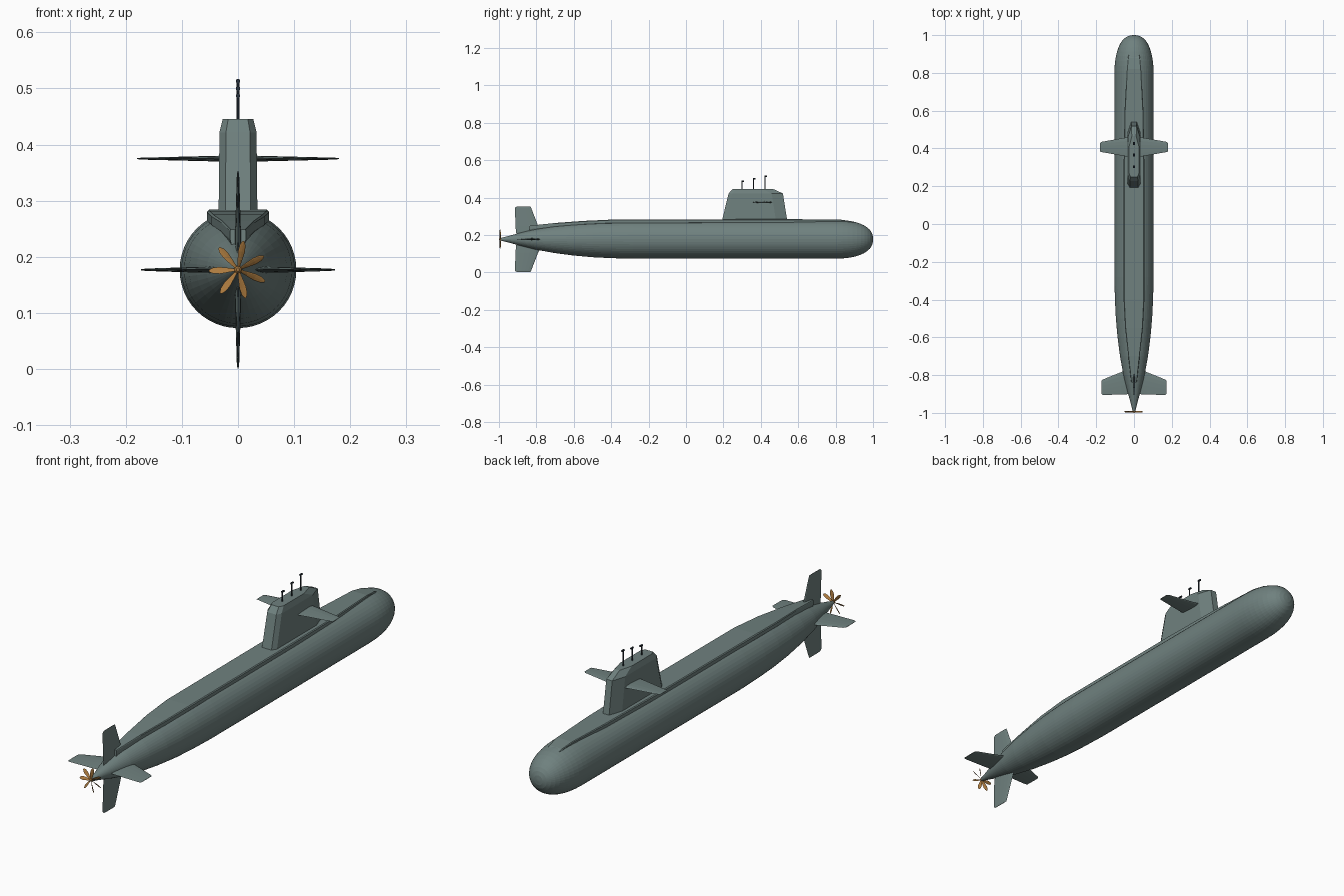
import bpy, bmesh
from math import sin, cos, pi, tau, radians
from mathutils import Matrix, Vector

cube = bpy.data.objects.get("Cube")
if cube:
    bpy.data.objects.remove(cube, do_unlink=True)

AXIS_Z = 0.177   # height of the hull centreline
RADIUS = 0.104


def material(name, rgb):
    m = bpy.data.materials.new(name)
    m.use_nodes = True
    m.diffuse_color = (*rgb, 1)
    m.node_tree.nodes["Principled BSDF"].inputs["Base Color"].default_value = (*rgb, 1)
    return m


grey = material("sea grey", (0.16, 0.22, 0.212))
bronze = material("bronze", (0.42, 0.2, 0.05))
dark = material("mast black", (0.02, 0.03, 0.042))


def add_loft(bm, rings):
    """Skin a list of equal-sized rings and cap both ends."""
    loops = [[bm.verts.new(p) for p in ring] for ring in rings]
    n = len(loops[0])
    for a, b in zip(loops, loops[1:]):
        for i in range(n):
            j = (i + 1) % n
            bm.faces.new((a[i], a[j], b[j], b[i]))
    bm.faces.new(loops[0])
    bm.faces.new(loops[-1])


def finish(name, bm, mat):
    bmesh.ops.recalc_face_normals(bm, faces=bm.faces)
    mesh = bpy.data.meshes.new(name)
    bm.to_mesh(mesh)
    bm.free()
    mesh.materials.append(mat)
    obj = bpy.data.objects.new(name, mesh)
    bpy.context.collection.objects.link(obj)
    return obj


def loft(name, rings, mat):
    bm = bmesh.new()
    add_loft(bm, rings)
    return finish(name, bm, mat)


def lathe(name, profile, mat, sides):
    """Turn (y, radius) stations about the hull centreline."""
    return loft(name, [[(r * cos(tau * i / sides), y, AXIS_Z + r * sin(tau * i / sides))
                        for i in range(sides)] for y, r in profile], mat)


def fin(name, origin, angle, stations):
    """Foil growing outward from origin; stations are (span, aft y, fore y, half thickness)."""
    turn = Matrix.Rotation(angle, 3, 'Y')
    rings = []
    for span, aft, fore, thick in stations:
        ring = []
        for i in range(14):
            a = tau * i / 14
            t = (1 + cos(a)) / 2
            p = Vector((span, aft + (fore - aft) * t, thick * sin(a) * (0.45 + 0.7 * t)))
            ring.append(turn @ p + Vector(origin))
        rings.append(ring)
    return loft(name, rings, grey)


# Hull: tapered stern, parallel middle, blunt rounded bow
stern = [(-0.99, 0.007), (-0.95, 0.017), (-0.9, 0.031), (-0.85, 0.044), (-0.8, 0.056),
         (-0.7, 0.074), (-0.6, 0.087), (-0.5, 0.096), (-0.4, 0.101), (-0.28, RADIUS)]
bow = []
for k in range(13):
    t = sin(k / 12 * pi / 2)
    bow.append((0.78 + 0.22 * t, max(0.004, RADIUS * (1 - t ** 2.4) ** (1 / 2.4))))
lathe("hull", stern + bow, grey, 48)

# Deck casing: flat top, short upright sides, undercut into the hull
casing = []
for y, w, top in [(-0.84, 0.014, 0.249), (-0.7, 0.03, 0.264), (-0.55, 0.047, 0.275),
                  (-0.4, 0.055, 0.282), (0.3, 0.055, 0.284), (0.6, 0.05, 0.284),
                  (0.82, 0.038, 0.283), (0.88, 0.032, 0.274), (0.93, 0.022, 0.254)]:
    half = [(w * 0.93, top), (w, top - 0.003), (w, top - 0.018), (w * 0.4, top - 0.055)]
    casing.append([(x, y, z) for x, z in half] + [(-x, y, z) for x, z in reversed(half)])
loft("deck_casing", casing, grey)

# Sail: chamfered plan, sloped ends, bevelled roof
sail = []
for z, aft, fore, w in [(0.262, 0.188, 0.545, 0.036), (0.284, 0.194, 0.54, 0.0345),
                        (0.422, 0.228, 0.518, 0.033), (0.446, 0.25, 0.465, 0.027)]:
    half = [(w * 0.65, aft), (w, aft + 0.02), (w, fore - 0.06), (w * 0.42, fore)]
    sail.append([(x, y, z) for x, y in half] + [(-x, y, z) for x, y in reversed(half)])
loft("sail", sail, grey)

# Diving planes on the sail and the stern, and the two rudders
for side, angle in (("left", 0), ("right", pi)):
    fin(side + "_sail_plane", (0, 0, 0.375), angle,
        [(0.0, 0.35, 0.465, 0.007), (0.172, 0.381, 0.435, 0.002), (0.18, 0.383, 0.428, 0.001)])
    fin(side + "_stern_plane", (0, 0, AXIS_Z), angle,
        [(0.01, -0.9, -0.76, 0.007), (0.07, -0.903, -0.785, 0.006),
         (0.164, -0.905, -0.823, 0.0025), (0.173, -0.9, -0.83, 0.001)])
for side, angle in (("upper", -pi / 2), ("lower", pi / 2)):
    fin(side + "_rudder", (0, 0, AXIS_Z), angle,
        [(0.01, -0.905, -0.76, 0.007), (0.07, -0.912, -0.79, 0.006),
         (0.168, -0.914, -0.828, 0.0025), (0.176, -0.905, -0.832, 0.001)])

# Propeller: seven pitched petal blades around a small hub
bm = bmesh.new()
for k in range(7):
    spin = Matrix.Rotation(radians(23.7) + tau * k / 7, 3, 'Y')
    rings = []
    for r, w, pitch in [(0.004, 0.003, 50), (0.018, 0.0055, 42), (0.033, 0.0075, 36),
                        (0.045, 0.006, 32), (0.052, 0.002, 30)]:
        ring = []
        tilt = Matrix.Rotation(radians(pitch), 3, 'X')
        for a in range(8):
            p = Vector((0, 0.0008 * sin(tau * a / 8), w * cos(tau * a / 8)))
            ring.append(spin @ (tilt @ p + Vector((r, 0, 0))) + Vector((0, -0.994, AXIS_Z)))
        rings.append(ring)
    add_loft(bm, rings)
finish("propeller_blades", bm, bronze)
lathe("propeller_hub", [(-1.0, 0.003), (-0.997, 0.006), (-0.988, 0.0075)], bronze, 16)


# Masts with a small forward-facing head
def rod(bm, centre, radius, length, turn=Matrix()):
    bmesh.ops.create_cone(bm, cap_ends=True, segments=10, radius1=radius, radius2=radius,
                          depth=length, matrix=Matrix.Translation(centre) @ turn)


for name, y, top in (("aft", 0.3, 0.488), ("middle", 0.362, 0.501), ("fore", 0.423, 0.514)):
    bm = bmesh.new()
    rod(bm, (0, y, (0.43 + top) / 2), 0.0028, top - 0.43)
    rod(bm, (0, y + 0.003, top - 0.001), 0.0042, 0.014, Matrix.Rotation(pi / 2, 4, 'X'))
    finish(name + "_mast", bm, dark)
